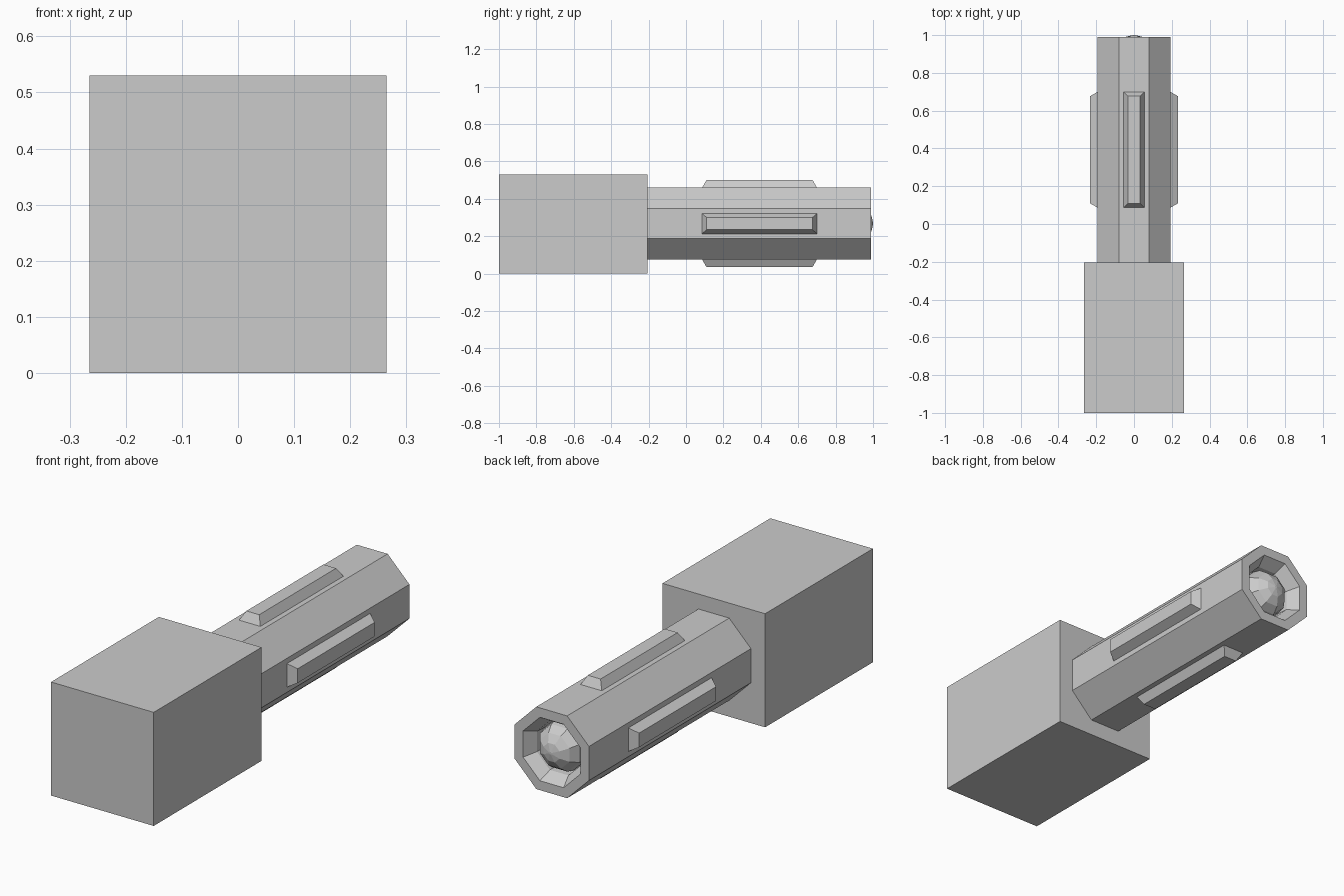
import bpy, bmesh
from math import cos, sin, pi, radians
from mathutils import Matrix, Vector

if "Cube" in bpy.data.objects:
    bpy.data.objects.remove(bpy.data.objects["Cube"])

AXIS_Z = 0.268   # height of the barrel axis


def make_object(name, bm):
    bmesh.ops.recalc_face_normals(bm, faces=bm.faces)
    mesh = bpy.data.meshes.new(name)
    bm.to_mesh(mesh)
    bm.free()
    obj = bpy.data.objects.new(name, mesh)
    bpy.context.collection.objects.link(obj)
    return obj


def revolve(name, profile, sides=8):
    """Loft (y, apothem) pairs into a flat-sided tube along y, capped at both ends."""
    bm = bmesh.new()
    rings = []
    for y, apothem in profile:
        r = apothem / cos(pi / sides)
        angles = [2 * pi * (i + 0.5) / sides for i in range(sides)]
        rings.append([bm.verts.new((r * cos(a), y, AXIS_Z + r * sin(a))) for a in angles])
    for a, b in zip(rings, rings[1:]):
        for i in range(sides):
            j = (i + 1) % sides
            bm.faces.new((a[i], a[j], b[j], b[i]))
    bm.faces.new(rings[0])
    bm.faces.new(rings[-1])
    return make_object(name, bm)


# Square head block
bm = bmesh.new()
bmesh.ops.create_cube(bm, size=1)
bmesh.ops.scale(bm, vec=(0.53, 0.795, 0.53), verts=bm.verts)
bmesh.ops.translate(bm, vec=(0, -0.6025, 0.265), verts=bm.verts)
make_object("head_block", bm)

# Octagonal barrel with a funnel-shaped recess in its end
revolve("barrel", [(-0.205, 0.192), (0.99, 0.192), (0.99, 0.148),
                   (0.935, 0.115), (0.88, 0.112)])

# Faceted dome sitting in the recess
DOME_R = 0.108
steps = [radians(a) for a in (0, 22.5, 45, 67.5, 87)]
revolve("end_dome", [(0.892 + DOME_R * sin(a), DOME_R * cos(a)) for a in steps])

# Four bevelled grip bars around the barrel
for k, side in enumerate(("top", "right", "bottom", "left")):
    bm = bmesh.new()
    bmesh.ops.create_cube(bm, size=2)
    for v in bm.verts:
        outer = v.co.z > 0
        v.co = Vector((v.co.x * (0.033 if outer else 0.056),
                       0.393 + v.co.y * (0.284 if outer else 0.308),
                       0.232 if outer else 0.19))
    bm.transform(Matrix.Translation((0, 0, AXIS_Z)) @ Matrix.Rotation(k * pi / 2, 4, 'Y'))
    make_object("grip_bar_" + side, bm)
